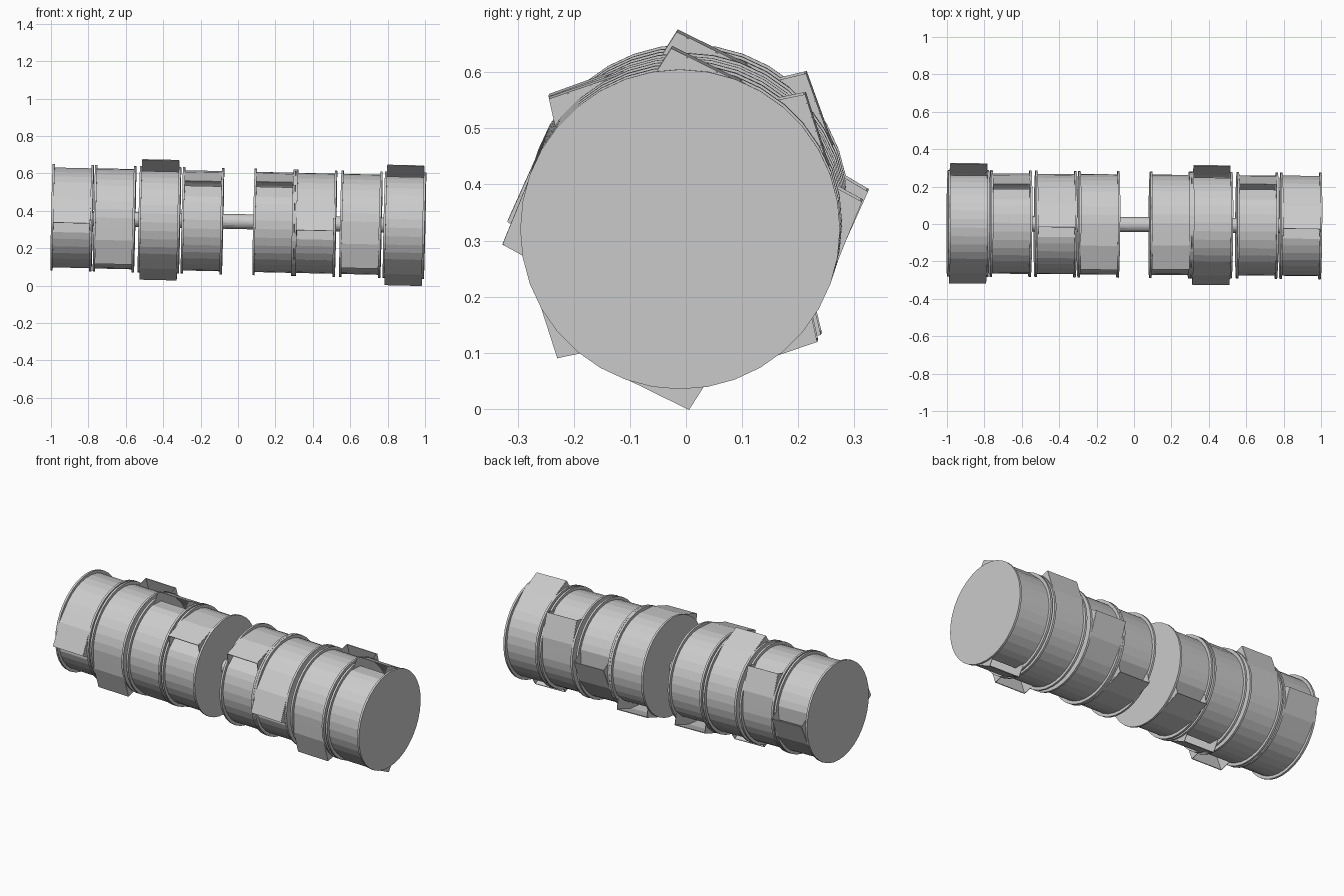
import bpy, bmesh
from math import sin, cos, radians, atan

if "Cube" in bpy.data.objects:
    bpy.data.objects.remove(bpy.data.objects["Cube"])

RIM_R, SHELL_R, TIP_R = 0.285, 0.266, 0.321
WIDTH, DISC_T = 0.22, 0.012
STEP = 10

# whole axle droops and yaws very slightly
PITCH, YAW = 0.0225, -0.0075


def place(ob, x):
    ob.location = (x, -0.003 + YAW * x, 0.3425 - PITCH * x)
    ob.rotation_euler = (0, atan(PITCH), atan(YAW))


def make_object(name, bm, x):
    bmesh.ops.recalc_face_normals(bm, faces=bm.faces)
    me = bpy.data.meshes.new(name)
    bm.to_mesh(me)
    bm.free()
    ob = bpy.data.objects.new(name, me)
    bpy.context.collection.objects.link(ob)
    place(ob, x)
    return ob


def ring_point(a, r, x):
    return (x, r * cos(radians(a)), r * sin(radians(a)))


def cylinder(name, r, x, length, sides=36):
    bm = bmesh.new()
    ends = []
    for px in (-length / 2, length / 2):
        ends.append([bm.verts.new(ring_point(i * 360 / sides, r, px)) for i in range(sides)])
        bm.faces.new(ends[-1])
    for i in range(sides):
        j = (i + 1) % sides
        bm.faces.new((ends[0][i], ends[0][j], ends[1][j], ends[1][i]))
    return make_object(name, bm, x)


def half_shell_profile(tip):
    # tucked floor under the previous lip, round wall, then ramp out to the lip
    prof = [(tip - 186, 0.252), (tip - 168, SHELL_R)]
    prof += [(tip - a, SHELL_R) for a in range(160, 39, -STEP)]
    return prof + [(tip - 25, 0.281), (tip, TIP_R)]


def scoop_shell(name, x, tip):
    bm = bmesh.new()
    hw = WIDTH / 2 - DISC_T
    for t in (tip, tip + 180):
        rows = [[bm.verts.new(ring_point(a, r, px)) for px in (-hw, hw)]
                for a, r in half_shell_profile(t)]
        for p, q in zip(rows, rows[1:]):
            bm.faces.new((p[0], p[1], q[1], q[0]))
    ob = make_object(name, bm, x)
    mod = ob.modifiers.new("thickness", 'SOLIDIFY')
    mod.thickness = 0.004
    mod.offset = 0


def scoop_cheeks(name, x, tip):
    # side walls that close each scoop
    bm = bmesh.new()
    hw = WIDTH / 2 - DISC_T
    outline = [(-40, SHELL_R), (-25, 0.281), (0, TIP_R), (9, SHELL_R), (-10, 0.255)]
    for t in (tip, tip + 180):
        for px in (-hw, hw):
            bm.faces.new([bm.verts.new(ring_point(t + a, r, px)) for a, r in outline])
    ob = make_object(name, bm, x)
    mod = ob.modifiers.new("thickness", 'SOLIDIFY')
    mod.thickness = 0.003
    mod.offset = 0


# drums: centre x and lip angle around the axle
drums = [(-0.887, 185), (-0.66, 49), (-0.42, 93), (-0.19, 139),
         (0.193, 138), (0.414, 187), (0.657, 47), (0.89, 93)]
for n, (x, tip) in enumerate(drums, 1):
    for side, label in ((-1, "left"), (1, "right")):
        cylinder(f"drum_{n}_{label}_disc", RIM_R, x + side * (WIDTH - DISC_T) / 2, DISC_T)
    scoop_shell(f"drum_{n}_scoop_shell", x, tip)
    scoop_cheeks(f"drum_{n}_scoop_cheeks", x, tip)

# axle through all drums
cylinder("axle", 0.04, 0, 1.96, 24)
